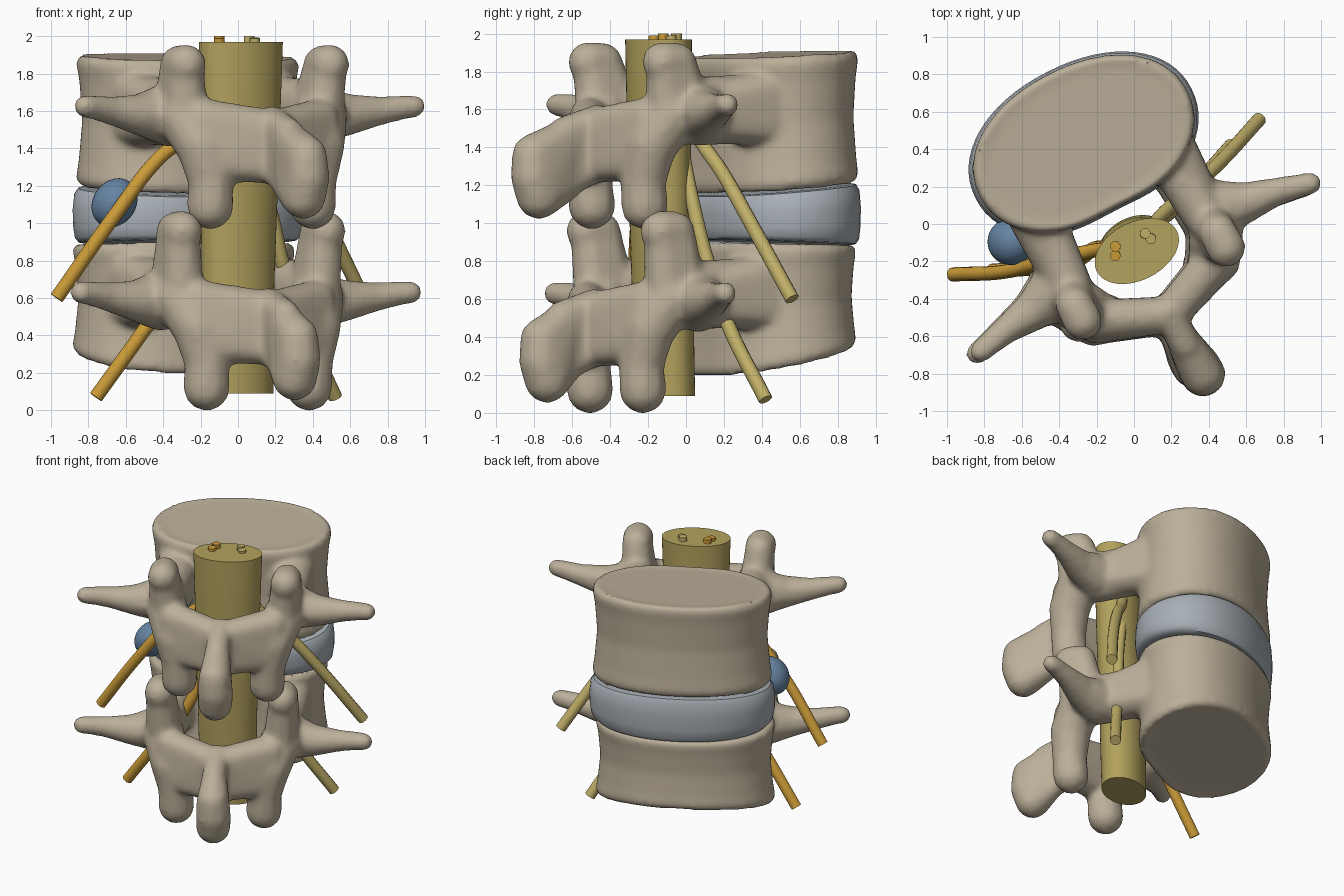
import bpy, bmesh
from math import sin, cos, pi, exp, radians, copysign
from mathutils import Vector, Matrix

cube = bpy.data.objects.get("Cube")
if cube:
    bpy.data.objects.remove(cube, do_unlink=True)

TURN = Matrix.Rotation(radians(27), 4, 'Z')   # the spine is turned in plan
MID = -0.05                                   # symmetry line in the turned frame


def material(name, rgb):
    m = bpy.data.materials.new(name)
    m.use_nodes = True
    m.diffuse_color = (*rgb, 1)
    bsdf = m.node_tree.nodes["Principled BSDF"]
    bsdf.inputs["Base Color"].default_value = (*rgb, 1)
    bsdf.inputs["Roughness"].default_value = 0.6
    return m


BONE = material("bone", (0.50, 0.43, 0.32))
DISC = material("disc_grey", (0.39, 0.43, 0.465))
BULGE = material("bulge_blue", (0.13, 0.23, 0.36))
SAC = material("sac_yellow", (0.45, 0.36, 0.11))
PALE = material("pale_nerve", (0.53, 0.43, 0.14))
AMBER = material("amber_nerve", (0.60, 0.33, 0.04))


def finish(obj, mat):
    """Apply modifiers, turn curves into meshes, and assign the colour."""
    bpy.ops.object.select_all(action='DESELECT')
    obj.select_set(True)
    bpy.context.view_layer.objects.active = obj
    bpy.ops.object.convert(target='MESH')
    obj.data.materials.clear()
    obj.data.materials.append(mat)
    bpy.ops.object.shade_smooth_by_angle(angle=radians(40))
    return obj


def mesh_object(name, bm):
    bmesh.ops.recalc_face_normals(bm, faces=bm.faces[:])
    me = bpy.data.meshes.new(name)
    bm.to_mesh(me)
    bm.free()
    obj = bpy.data.objects.new(name, me)
    bpy.context.collection.objects.link(obj)
    return obj


# ---------- helpers for solid shapes ----------
ball = bmesh.new()
bmesh.ops.create_icosphere(ball, subdivisions=2, radius=1)
BALL = [v.co.copy() for v in ball.verts]
ball.free()


def hull(bm, balls):
    """Convex hull around a few balls (x, y, z, radius)."""
    pts = [bm.verts.new(Vector(b[:3]) + p * b[3]) for b in balls for p in BALL]
    res = bmesh.ops.convex_hull(bm, input=pts)
    junk = {g for g in res["geom_interior"] if isinstance(g, bmesh.types.BMVert)}
    bmesh.ops.delete(bm, geom=list(junk), context='VERTS')


def chain(bm, balls):
    for a, b in zip(balls, balls[1:]):
        hull(bm, (a, b))


def both(balls, side, sag=0):
    return [(MID + side * x, y, z - sag, r) for x, y, z, r in balls]


def loft(bm, rings):
    """Skin a list of closed rings and cap both ends."""
    loops = [[bm.verts.new(p) for p in ring] for ring in rings]
    n = len(loops[0])
    for a, b in zip(loops, loops[1:]):
        for i in range(n):
            bm.faces.new((a[i], a[(i + 1) % n], b[(i + 1) % n], b[i]))
    bm.faces.new(loops[0][::-1])
    bm.faces.new(loops[-1])


def slab(bm, bottom, top, profile, a=0.628, b=0.42, n=64):
    """Bean-shaped slab; bottom and top give the height at its back and front rim."""
    rings = []
    for t, s in profile:
        ring = []
        for i in range(n):
            c, d = cos(2 * pi * i / n), sin(2 * pi * i / n)
            x = a * copysign(abs(c) ** 0.94, c)
            y = b * copysign(abs(d) ** 0.94, d)
            if y < 0:
                y *= 1 - 0.08 * exp(-(x / 0.25) ** 2)
            k = (y * s + b) / (2 * b)
            lo = bottom[0] + (bottom[1] - bottom[0]) * k
            hi = top[0] + (top[1] - top[0]) * k
            ring.append((MID + 0.005 + x * s, 0.505 + y * s, lo + (hi - lo) * t))
        rings.append(ring)
    loft(bm, rings)


BODY = [(0.02, 0.86), (0, 0.95), (0.06, 1), (0.2, 0.975), (0.5, 0.945),
        (0.8, 0.97), (0.94, 1), (1, 0.96), (0.98, 0.88)]


def vertebra(name, offset, bottom, top, facet_rise, reach, sag):
    bm = bmesh.new()
    slab(bm, bottom, top, BODY)
    for s in (-1, 1):
        # pedicle, flaring where it meets the body
        hull(bm, both([(0.37, 0.24, 1.67, 0.12), (0.37, 0.24, 1.54, 0.12),
                       (0.41, -0.13, 1.65, 0.125), (0.41, -0.13, 1.53, 0.125)], s))
        hull(bm, both([(0.43, 0.30, 1.70, 0.12), (0.43, 0.30, 1.52, 0.12),
                       (0.34, 0.24, 1.70, 0.10), (0.34, 0.24, 1.52, 0.10),
                       (0.42, 0.02, 1.64, 0.12), (0.42, 0.02, 1.54, 0.12)], s))
        # transverse process
        chain(bm, both([(0.45, -0.12, 1.58, 0.165), (0.62, -0.165, 1.58, 0.115),
                        (0.80, -0.19, 1.60, 0.080), (0.93, -0.22, 1.62, 0.067),
                        (0.99, -0.235, 1.625, 0.063)], s, sag))
        # upper facet, deeper than it is wide, on a broad neck
        z = 1.85 + facet_rise
        hull(bm, both([(0.43, -0.245, z, 0.105), (0.43, -0.335, z, 0.11)], s))
        hull(bm, both([(0.43, -0.24, z, 0.10), (0.43, -0.32, z, 0.10),
                       (0.42, -0.20, 1.70, 0.115), (0.41, -0.29, 1.62, 0.12)], s))
        # neck and lower facet
        chain(bm, both([(0.41, -0.26, 1.58, 0.15), (0.35, -0.36, 1.42, 0.145),
                        (0.31, -0.385, 1.22, 0.122), (0.307, -0.375, 1.09, 0.128)], s))
        # lamina
        hull(bm, both([(0.35, -0.37, 1.56, 0.11), (0.32, -0.40, 1.33, 0.11),
                       (0.0, -0.52, 1.51, 0.10), (0.0, -0.52, 1.31, 0.10)], s))
    # spinous process
    hull(bm, both([(0, -0.50, 1.54, 0.09), (0, -0.50, 1.30, 0.085),
                   (0, -0.70, 1.48, 0.085), (0, -0.70, 1.21, 0.085)], 1))
    hull(bm, both([(0, -0.66, 1.48, 0.085), (0, -0.68, 1.20, 0.085),
                   (0.01, reach, 1.36, 0.115), (0.015, reach, 1.24, 0.123),
                   (0.01, reach + 0.035, 1.14, 0.123)], 1))
    bmesh.ops.transform(bm, matrix=Matrix.Translation(offset) @ TURN, verts=bm.verts[:])
    obj = mesh_object(name, bm)
    # fuse the pieces into one soft surface
    fuse = obj.modifiers.new("fuse", 'REMESH')
    fuse.mode = 'VOXEL'
    fuse.voxel_size = 0.018
    soften = obj.modifiers.new("soften", 'SMOOTH')
    soften.factor = 0.5
    soften.iterations = 14
    finish(obj, BONE)


vertebra("upper_vertebra", (0, 0, 0), (1.145, 1.22), (1.875, 1.92), 0, -0.885, 0)
# the lower one is made at the upper height, then dropped
DROP = 0.97
vertebra("lower_vertebra", (-0.02, -0.01, -DROP),
         (0.175 + DROP, 0.365 + DROP), (0.905 + DROP, 0.89 + DROP), 0.08, -0.825, 0.025)

# ---------- disc between the bodies ----------
bm = bmesh.new()
slab(bm, (0.915, 0.88), (1.14, 1.22),
     [(0, 0.9), (0.02, 0.96), (0.1, 0.995), (0.3, 1.01), (0.6, 1.015),
      (0.88, 1.0), (0.98, 0.965), (1, 0.9)], 0.638, 0.424)
bmesh.ops.transform(bm, matrix=TURN, verts=bm.verts[:])
finish(mesh_object("disc", bm), DISC)

# ---------- bulge pressing on the nerve ----------
bm = bmesh.new()
bmesh.ops.create_uvsphere(bm, u_segments=32, v_segments=20, radius=1)
shape = (Matrix.Translation((-0.66, -0.095, 1.11)) @ Matrix.Rotation(radians(35), 4, 'Y')
         @ Matrix.Diagonal((0.115, 0.125, 0.138, 1)))
bmesh.ops.transform(bm, matrix=shape, verts=bm.verts[:])
finish(mesh_object("disc_bulge", bm), BULGE)

# ---------- sac running down the canal ----------
bm = bmesh.new()
rings = []
for z, cx, cy, a, b in [(0.09, 0.0, -0.11, 0.20, 0.145), (0.7, 0.0, -0.125, 0.205, 0.15),
                        (1.3, 0.01, -0.14, 0.22, 0.15), (1.97, 0.015, -0.145, 0.24, 0.155)]:
    rings.append([Vector((cx, cy, z)) + TURN @ Vector((a * cos(2 * pi * i / 48),
                  b * sin(2 * pi * i / 48), 0)) for i in range(48)])
loft(bm, rings)
finish(mesh_object("dural_sac", bm), SAC)


# ---------- nerve roots ----------
def nerve(name, points, mat):
    cu = bpy.data.curves.new(name, 'CURVE')
    cu.dimensions = '3D'
    cu.bevel_depth = 0.038
    cu.bevel_resolution = 4
    cu.use_fill_caps = True
    sp = cu.splines.new('BEZIER')
    sp.bezier_points.add(len(points) - 1)
    for i, (bp, p) in enumerate(zip(sp.bezier_points, points)):
        bp.co = p
        bp.radius = 0.75 if i < 2 else 1
        bp.handle_left_type = bp.handle_right_type = 'AUTO'
    obj = bpy.data.objects.new(name, cu)
    bpy.context.collection.objects.link(obj)
    finish(obj, mat)


nerve("upper_right_nerve", [(-0.10, -0.12, 2.0), (-0.1, -0.12, 1.75), (-0.2, -0.14, 1.52),
      (-0.41, -0.18, 1.36), (-0.66, -0.25, 1.04), (-0.97, -0.27, 0.60)], AMBER)
nerve("lower_right_nerve", [(-0.10, -0.17, 1.99), (-0.1, -0.14, 1.45), (-0.21, -0.13, 1.0),
      (-0.3, -0.19, 0.72), (-0.48, -0.23, 0.46), (-0.76, -0.25, 0.07)], AMBER)
nerve("upper_left_nerve", [(0.06, -0.05, 2.0), (0.06, -0.05, 1.75), (0.17, 0.07, 1.45),
      (0.31, 0.19, 1.27), (0.45, 0.32, 1.04), (0.67, 0.56, 0.60)], PALE)
nerve("lower_left_nerve", [(0.09, -0.08, 1.99), (0.09, -0.02, 1.45), (0.19, 0.06, 1.0),
      (0.25, 0.13, 0.74), (0.34, 0.22, 0.47), (0.52, 0.42, 0.07)], PALE)
